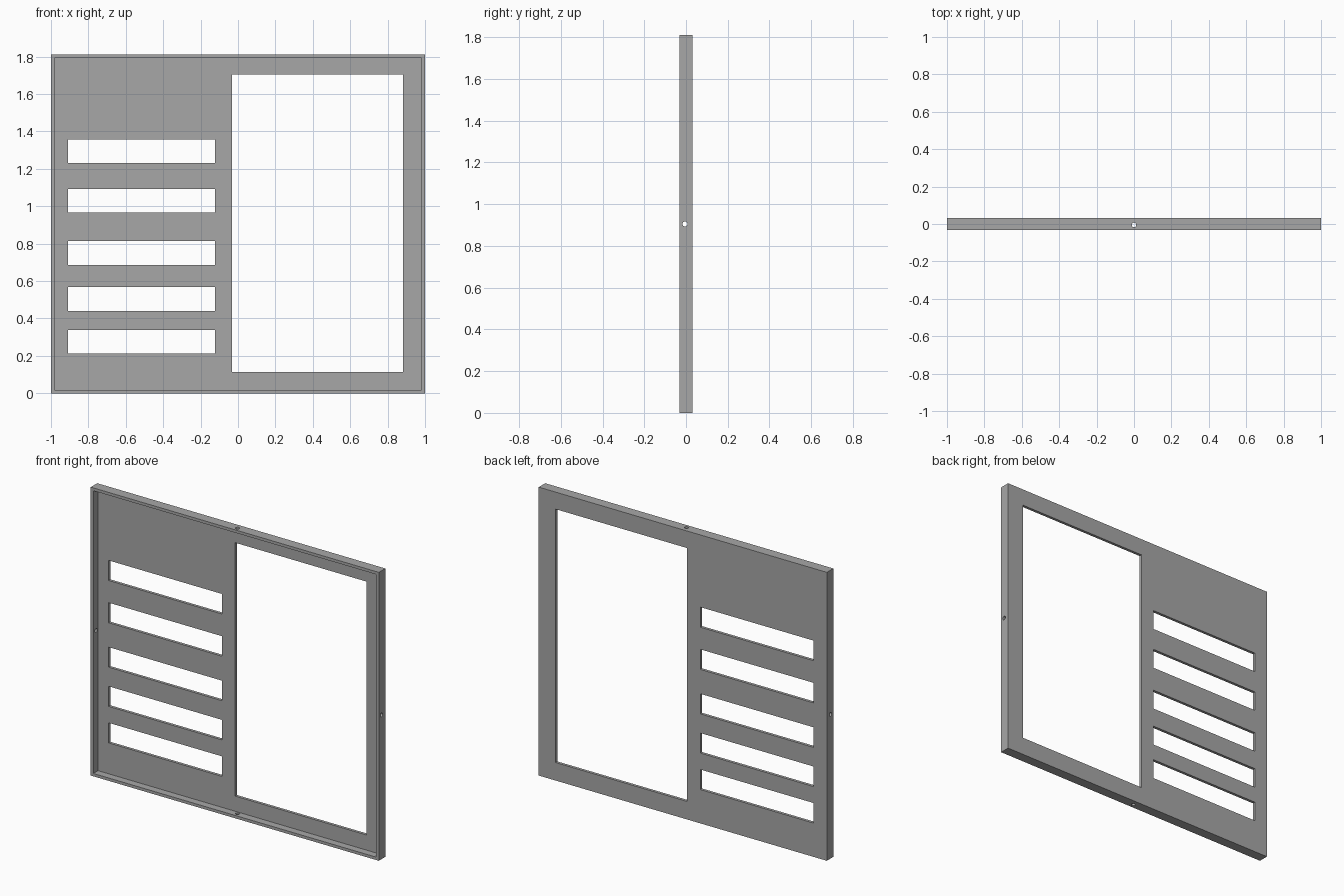
import bpy
from math import pi

cube = bpy.data.objects.get("Cube")
if cube:
    bpy.data.objects.remove(cube, do_unlink=True)

W, H, D = 2.0, 1.81, 0.064      # overall width, height, depth
T = 0.018                       # sheet and rim thickness
FRONT, BACK = -D / 2, D / 2

grey = bpy.data.materials.new("grey")
grey.use_nodes = True
colour = (0.39, 0.39, 0.39, 1)
grey.diffuse_color = colour
grey.node_tree.nodes["Principled BSDF"].inputs["Base Color"].default_value = colour


def box(name, x, y, z):
    """Box spanning the given (low, high) ranges."""
    spans = (x, y, z)
    bpy.ops.mesh.primitive_cube_add(size=1, location=[(a + b) / 2 for a, b in spans])
    ob = bpy.context.object
    ob.name = name
    ob.scale = [b - a for a, b in spans]
    bpy.ops.object.transform_apply(location=True, rotation=True, scale=True)
    return ob


def drill(name, rotation):
    """Long thin cylinder that passes through opposite rims."""
    bpy.ops.mesh.primitive_cylinder_add(vertices=24, radius=0.012, depth=3,
                                        location=(0, -0.005, H / 2), rotation=rotation)
    ob = bpy.context.object
    ob.name = name
    return ob


def cut(target, cutter):
    mod = target.modifiers.new("cut", "BOOLEAN")
    mod.operation = "DIFFERENCE"
    mod.solver = "EXACT"
    mod.object = cutter
    bpy.context.view_layer.objects.active = target
    bpy.ops.object.modifier_apply(modifier=mod.name)
    bpy.data.objects.remove(cutter, do_unlink=True)


# Shallow tray: back sheet with a raised rim towards the front
panel = box("rimmed_panel", (-W / 2, W / 2), (FRONT, BACK), (0, H))
panel.data.materials.clear()
panel.data.materials.append(grey)
cut(panel, box("recess_cutter", (-W / 2 + T, W / 2 - T), (FRONT - 0.1, BACK - T), (T, H - T)))

# Large window opening
through = (-0.2, 0.2)
cut(panel, box("window_cutter", (-0.031, 0.883), through, (0.113, 1.703)))

# Five horizontal slots
for low in (0.212, 0.441, 0.687, 0.966, 1.231):
    cut(panel, box("slot_cutter", (-0.908, -0.122), through, (low, low + 0.126)))

# Screw holes through the middle of each rim
cut(panel, drill("vertical_drill", (0, 0, 0)))
cut(panel, drill("side_drill", (0, pi / 2, 0)))
